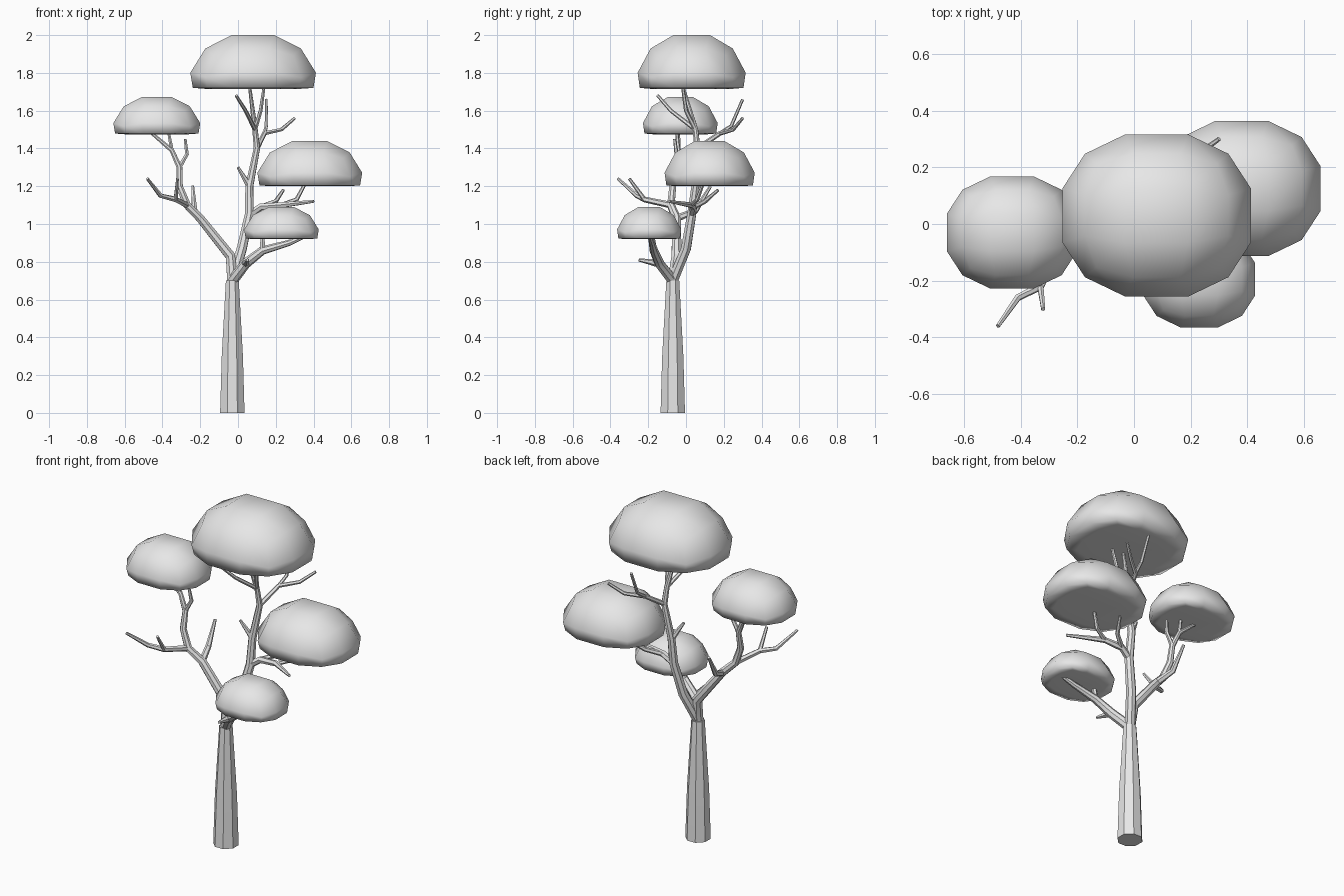
import bpy
import bmesh
import math
from mathutils import Vector

cube = bpy.data.objects.get("Cube")
if cube:
    bpy.data.objects.remove(cube, do_unlink=True)

grey = bpy.data.materials.new("plain_grey")
grey.use_nodes = True
grey.diffuse_color = (0.8, 0.8, 0.8, 1)
grey.node_tree.nodes["Principled BSDF"].inputs["Base Color"].default_value = grey.diffuse_color


def finish(bm, name):
    """Turn a bmesh into a named, coloured object."""
    bmesh.ops.recalc_face_normals(bm, faces=bm.faces)
    mesh = bpy.data.meshes.new(name)
    bm.to_mesh(mesh)
    bm.free()
    mesh.materials.append(grey)
    obj = bpy.data.objects.new(name, mesh)
    bpy.context.collection.objects.link(obj)
    return obj


def limb(name, points, start_radius, tip_radius):
    """Tapered faceted tube along points; returns its joints as (point, radius)."""
    points = [Vector(p) for p in points]
    travelled = [0]
    for a, b in zip(points, points[1:]):
        travelled.append(travelled[-1] + (b - a).length)
    radii = [start_radius + (tip_radius - start_radius) * (d / travelled[-1]) ** 1.5
             for d in travelled]

    bm = bmesh.new()
    sides = 8 if start_radius > 0.025 else 6
    rings = []
    across = Vector((1, 0, 0))
    for i, (point, radius) in enumerate(zip(points, radii)):
        tangent = (points[min(i + 1, len(points) - 1)] - points[max(i - 1, 0)]).normalized()
        across = (across - tangent * across.dot(tangent)).normalized()
        other = tangent.cross(across)
        angles = [math.tau * (k + 0.5) / sides for k in range(sides)]
        rings.append([bm.verts.new(point + radius * (across * math.cos(a) + other * math.sin(a)))
                      for a in angles])
    for low, high in zip(rings, rings[1:]):
        for k in range(sides):
            bm.faces.new((low[k - 1], low[k], high[k], high[k - 1]))
    bm.faces.new(rings[0])
    bm.faces.new(rings[-1])

    obj = finish(bm, name)
    bpy.ops.object.select_all(action="DESELECT")
    bpy.context.view_layer.objects.active = obj
    obj.select_set(True)
    bpy.ops.object.shade_smooth_by_angle(angle=math.radians(30))
    return list(zip(points, radii))


def grow(name, joint, *points):
    """Limb that leaves a joint of its parent and thins out to a twig tip."""
    origin, radius = joint
    return limb(name, [origin, *points], radius * 0.8, 0.008)


def canopy(name, base, width):
    """Rounded grid cube with a flattened underside, standing on its base point."""
    bm = bmesh.new()
    bmesh.ops.create_cube(bm, size=2)
    bmesh.ops.subdivide_edges(bm, edges=bm.edges[:], cuts=2, use_grid_fill=True)
    outermost = max(v.co.normalized().x for v in bm.verts)
    depth = width * 0.86
    height = width * 0.43
    for v in bm.verts:
        c = v.co.normalized() / outermost
        if c.z > 0:
            # The widest row sits low and the dome rises above it
            level = c.z + (c.z - 1) * 0.05
        else:
            # The rows below are pressed into a nearly flat underside
            level = 0.02 if c.z > -0.5 else 0
            c *= 0.96
        v.co = Vector(base) + Vector((c.x * width / 2, c.y * depth / 2, level * height))
    obj = finish(bm, name)
    for face in obj.data.polygons:
        face.use_smooth = True


# Trunk
trunk = limb("trunk", [(-.03, -.07, 0), (-.03, -.07, .3), (-.03, -.07, .7)], .07, .037)
fork = trunk[-1]

# Central limb with its twigs
central = grow("central_limb", fork, (.02, 0, .87), (.06, .03, 1.05), (.06, .05, 1.2),
               (.1, .06, 1.4), (.09, .05, 1.5), (.06, -.02, 1.74))
grow("central_stub", central[3], (0, .02, 1.3))
grow("crown_twig", central[5], (.12, 0, 1.6), (.14, -.02, 1.74))
grow("crown_front_twig", central[5], (.04, -.08, 1.6), (-.01, -.15, 1.68))
crown_back = grow("crown_back_twig", central[4], (.14, .18, 1.48), (.23, .25, 1.5), (.3, .3, 1.56))
grow("crown_back_fork", crown_back[1], (.15, .24, 1.52), (.15, .3, 1.66))

# Side limb under the back canopy
side = grow("side_limb", central[2], (.12, .04, 1.09), (.23, .03, 1.1), (.4, -.09, 1.12))
grow("side_limb_fork", side[2], (.31, .06, 1.13), (.37, .1, 1.24))
grow("side_limb_twig", side[1], (.2, .1, 1.12), (.24, .17, 1.18))

# Limb on the right with its twigs
right = grow("right_limb", fork, (-.04, -.05, .83), (-.2, -.05, 1.03), (-.27, -.08, 1.1),
             (-.31, -.07, 1.2), (-.31, -.05, 1.3), (-.35, -.04, 1.39), (-.48, -.04, 1.5))
grow("right_upper_twig", right[6], (-.37, -.05, 1.5))
grow("right_inner_twig", right[5], (-.27, -.05, 1.37), (-.28, -.06, 1.45))
right_front = grow("right_front_twig", right[3], (-.33, -.22, 1.13), (-.41, -.26, 1.15),
                   (-.48, -.36, 1.24))
grow("right_front_fork", right_front[1], (-.32, -.3, 1.24))
grow("right_back_spur", right[2], (-.23, .05, 1.07), (-.24, .13, 1.2))

# Low front limb with its twigs
low = grow("low_limb", fork, (.04, -.14, .79), (.13, -.17, .86), (.27, -.18, .9), (.41, -.2, .96))
grow("low_limb_twig", low[2], (.13, -.18, .96))
grow("low_limb_stub", low[1], (.05, -.25, .81))

# Canopies
canopy("top_canopy", (.08, .03, 1.715), .665)
canopy("right_canopy", (-.43, -.03, 1.475), .46)
canopy("back_canopy", (.38, .125, 1.2), .555)
canopy("low_canopy", (.23, -.195, .92), .395)
